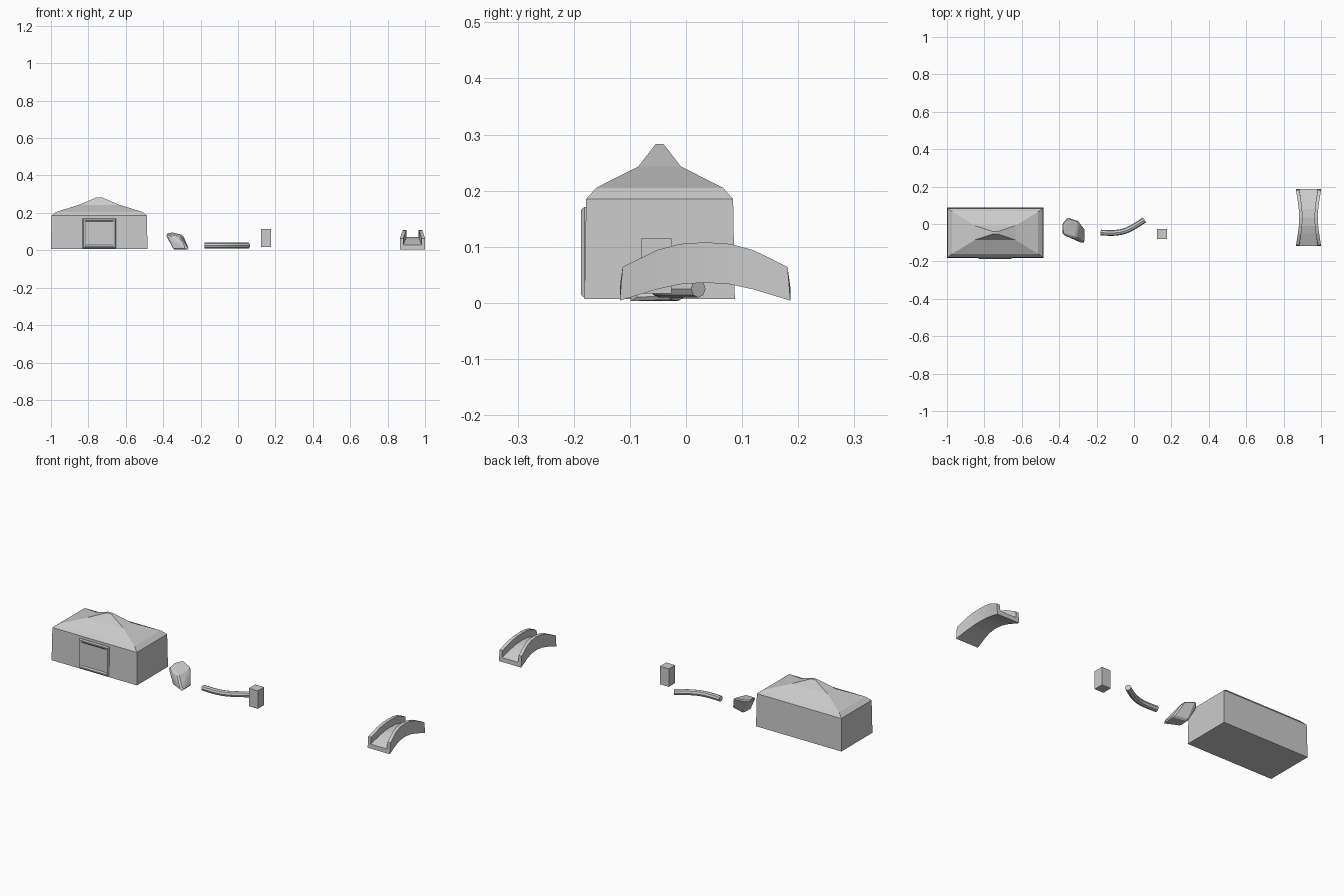
import bpy, bmesh
from mathutils import Vector

if "Cube" in bpy.data.objects:
    bpy.data.objects.remove(bpy.data.objects["Cube"])


def finish(name, bm, smooth=None):
    bmesh.ops.recalc_face_normals(bm, faces=bm.faces[:])
    me = bpy.data.meshes.new(name)
    bm.to_mesh(me)
    bm.free()
    ob = bpy.data.objects.new(name, me)
    bpy.context.collection.objects.link(ob)
    if smooth:
        bpy.ops.object.select_all(action='DESELECT')
        ob.select_set(True)
        bpy.context.view_layer.objects.active = ob
        bpy.ops.object.shade_smooth_by_angle(angle=smooth)
    return ob


def loft(name, rings, smooth=None, cap=True):
    """Join closed rings of points into a skin with capped ends."""
    bm = bmesh.new()
    vs = [[bm.verts.new(p) for p in r] for r in rings]
    n = len(vs[0])
    for a, b in zip(vs, vs[1:]):
        for i in range(n):
            j = (i + 1) % n
            bm.faces.new((a[i], a[j], b[j], b[i]))
    if cap:
        bm.faces.new(vs[0])
        bm.faces.new(vs[-1])
    return finish(name, bm, smooth)


def rect_z(cx, cy, hx, hy, z):
    return [(cx + sx * hx, cy + sy * hy, z) for sx, sy in ((-1, -1), (1, -1), (1, 1), (-1, 1))]


def rect_y(cx, cz, hx, hz, y):
    return [(cx + sx * hx, y, cz + sz * hz) for sx, sz in ((-1, -1), (1, -1), (1, 1), (-1, 1))]


# House walls and concave hipped roof
HX, HY = -0.742, -0.047
loft("house_walls", [rect_z(HX, HY, 0.258, 0.134, 0.007), rect_z(HX, HY, 0.255, 0.131, 0.185)])
loft("house_roof", [rect_z(HX, HY, hx, hy, z) for hx, hy, z in (
    (0.255, 0.131, 0.185), (0.23, 0.113, 0.205), (0.108, 0.038, 0.243), (0.014, 0.007, 0.283))])

# Door frame with sunken panel
DX, DZ = -0.742, 0.09
loft("door", [rect_y(DX, DZ, hx, hz, y) for hx, hz, y in (
    (0.09, 0.081, -0.176), (0.09, 0.081, -0.181), (0.085, 0.076, -0.187),
    (0.079, 0.070, -0.187), (0.071, 0.063, -0.1815))])

# Boulder: bevelled convex hull
bm = bmesh.new()
for p in ((-.385, -.055, .083), (-.387, .0, .085), (-.357, .037, .098), (-.295, .018, .083),
          (-.31, -.075, .072), (-.345, -.07, .003), (-.34, -.005, .003), (-.262, -.025, .006),
          (-.262, -.11, .003)):
    bm.verts.new(p)
hull = bmesh.ops.convex_hull(bm, input=bm.verts[:])
bmesh.ops.dissolve_limit(bm, angle_limit=0.3, verts=bm.verts[:], edges=bm.edges[:])
bmesh.ops.bevel(bm, geom=bm.edges[:], offset=0.007, segments=1, affect='EDGES', clamp_overlap=True)
finish("boulder", bm)

# Curved log
curve = bpy.data.curves.new("log", 'CURVE')
curve.dimensions = '3D'
curve.bevel_depth = 0.0155
curve.bevel_resolution = 2
curve.use_fill_caps = True
curve.resolution_u = 5
sp = curve.splines.new('BEZIER')
pts = ((-.178, -.046), (-.065, -.042), (.056, .022))
tans = ((.038, -.001), (.04, .009), (.038, .026))
sp.bezier_points.add(len(pts) - 1)
for bp, p, t in zip(sp.bezier_points, pts, tans):
    bp.handle_left_type = bp.handle_right_type = 'FREE'
    bp.co = (*p, 0.025)
    bp.handle_left = bp.co - Vector((*t, 0))
    bp.handle_right = bp.co + Vector((*t, 0))
log = bpy.data.objects.new("log", curve)
bpy.context.collection.objects.link(log)
bpy.ops.object.select_all(action='DESELECT')
log.select_set(True)
bpy.context.view_layer.objects.active = log
bpy.ops.object.convert(target='MESH')
bpy.ops.object.shade_smooth_by_angle(angle=0.7)

# Post
loft("post", [rect_z(0.149, -0.053, 0.027, 0.027, z) for z in (0.017, 0.115)])

# Arched bridge: U section swept along y with a narrower waist
BX, BY, T = 0.933, 0.034, 0.018
half = ((0.0, 0.0, 0.036, 0.07, 0.108, 0.050), (0.045, 0.045, 0.033, 0.066, 0.105, 0.052),
        (0.086, 0.086, 0.024, 0.054, 0.094, 0.057), (0.152, 0.147, 0.004, 0.028, 0.064, 0.067))
stations = [(-a, -b, *r) for a, b, *r in reversed(half)] + list(half[1:])
rings = []
for yb, yt, zb, zd, zt, w in stations:
    i = w - T
    prof = ((-w, yb, zb), (w, yb, zb), (w, yt, zt), (i, yt, zt),
            (i, yb, zd), (-i, yb, zd), (-i, yt, zt), (-w, yt, zt))
    rings.append([(BX + x, BY + y, z) for x, y, z in prof])
loft("bridge", rings)
